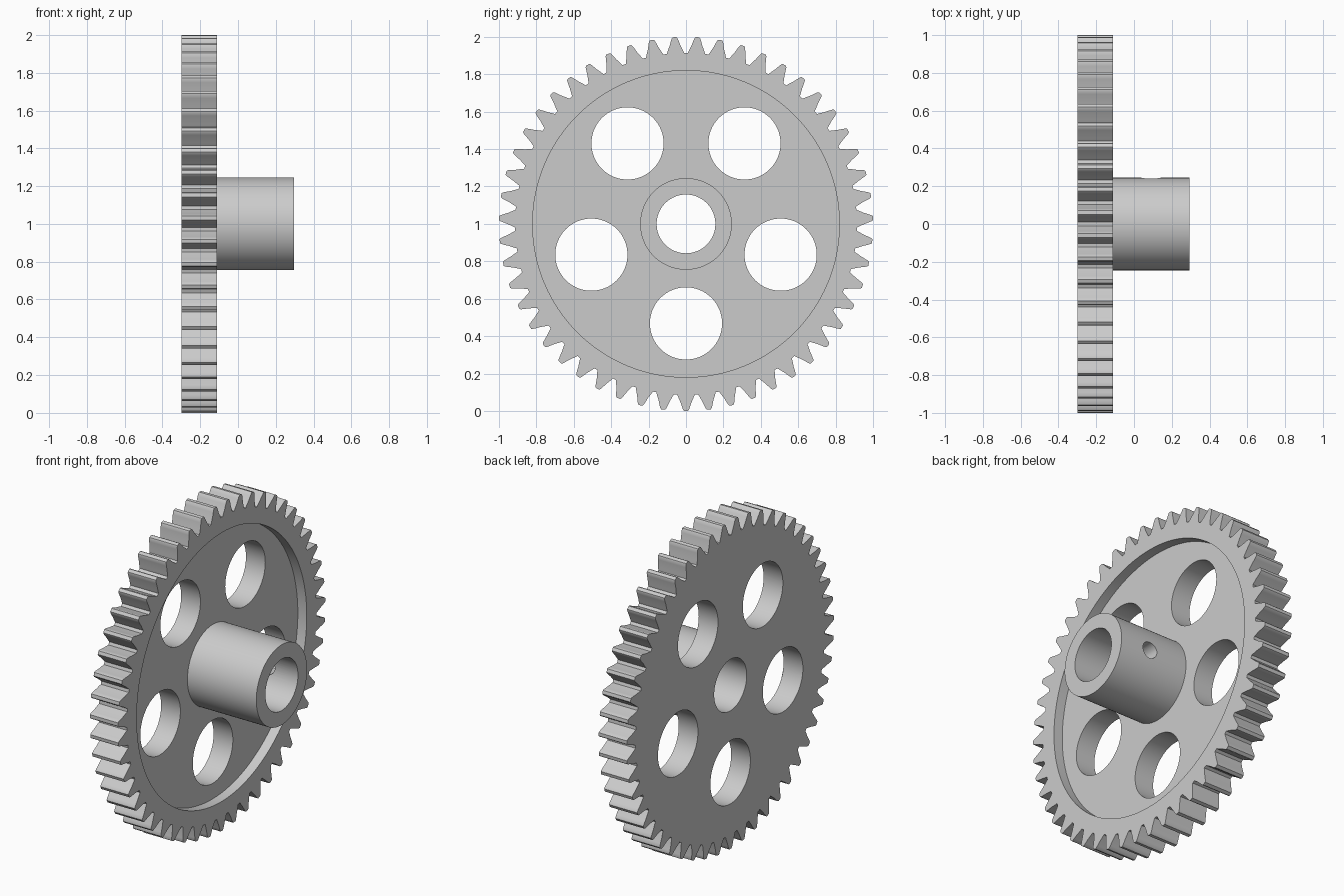
import bpy, bmesh, math
from mathutils import Matrix, Vector

if "Cube" in bpy.data.objects:
    bpy.data.objects.remove(bpy.data.objects["Cube"])

TEETH = 51
CENTRE = Vector((0, 0, 1))
X_BACK, X_FLOOR, X_RIM, X_END = -0.30, -0.17, -0.11, 0.295

metal = bpy.data.materials.new("grey metal")
metal.use_nodes = True
metal.diffuse_color = (0.6, 0.6, 0.6, 1)
metal.node_tree.nodes["Principled BSDF"].inputs["Base Color"].default_value = (0.6, 0.6, 0.6, 1)


def make_object(name, bm):
    bmesh.ops.recalc_face_normals(bm, faces=bm.faces)
    mesh = bpy.data.meshes.new(name)
    bm.to_mesh(mesh)
    bm.free()
    mesh.materials.append(metal)
    obj = bpy.data.objects.new(name, mesh)
    bpy.context.collection.objects.link(obj)
    return obj


def prism(name, outline, x0, x1):
    """Extrude a closed (y, z) outline along x."""
    bm = bmesh.new()
    face = bm.faces.new([bm.verts.new((x0, y, z)) for y, z in outline])
    ext = bmesh.ops.extrude_face_region(bm, geom=[face])
    verts = [g for g in ext["geom"] if isinstance(g, bmesh.types.BMVert)]
    bmesh.ops.translate(bm, verts=verts, vec=(x1 - x0, 0, 0))
    return make_object(name, bm)


def polar(radius, angle, centre=(0, 1)):
    return (centre[0] + radius * math.sin(angle), centre[1] - radius * math.cos(angle))


def disc(name, radius, x0, x1, centre=(0, 1), sides=96):
    outline = [polar(radius, math.tau * i / sides, centre) for i in range(sides)]
    return prism(name, outline, x0, x1)


def cut(target, cutter):
    cutter.hide_render = True
    mod = target.modifiers.new("cut", 'BOOLEAN')
    mod.operation, mod.solver, mod.object = 'DIFFERENCE', 'EXACT', cutter
    bpy.context.view_layer.objects.active = target
    bpy.ops.object.modifier_apply(modifier=mod.name)
    bpy.data.objects.remove(cutter)


# Toothed wheel: (radius, half width) along one flank, mirrored for the other
flank = [(0.914, 0.047), (0.93, 0.0405), (0.953, 0.0300), (0.978, 0.0215), (0.994, 0.0155), (1.0, 0.010)]
tooth = [(r, -w) for r, w in flank] + [(r, w) for r, w in reversed(flank)]
outline = [polar(r, math.tau * i / TEETH + w / r) for i in range(TEETH) for r, w in tooth]
wheel = prism("toothed_wheel", outline, X_BACK, X_RIM)

# Recess on the hub side, lightening holes and bore
cut(wheel, disc("recess_cutter", 0.82, X_FLOOR, 0.1, sides=128))
for i in range(5):
    cut(wheel, disc("hole_cutter", 0.193, -0.5, 0.1, polar(0.532, math.tau * i / 5), 64))
cut(wheel, disc("bore_cutter", 0.157, -0.5, 0.5, sides=64))

# Hub with bore and a set screw hole through its back wall
hub = disc("hub", 0.245, X_FLOOR, X_END)
cut(hub, disc("bore_cutter", 0.157, -0.5, 0.5, sides=64))
bm = bmesh.new()
bmesh.ops.create_cone(bm, cap_ends=True, segments=32, radius1=0.05, radius2=0.05, depth=0.4,
                      matrix=Matrix.Translation((0.09, 0.2, 1)) @ Matrix.Rotation(math.pi / 2, 4, 'X'))
cut(hub, make_object("screw_hole_cutter", bm))

# Smooth round walls, crisp edges
bpy.ops.object.select_all(action='DESELECT')
for obj in (wheel, hub):
    obj.select_set(True)
bpy.context.view_layer.objects.active = wheel
bpy.ops.object.shade_smooth_by_angle(angle=math.radians(25))
